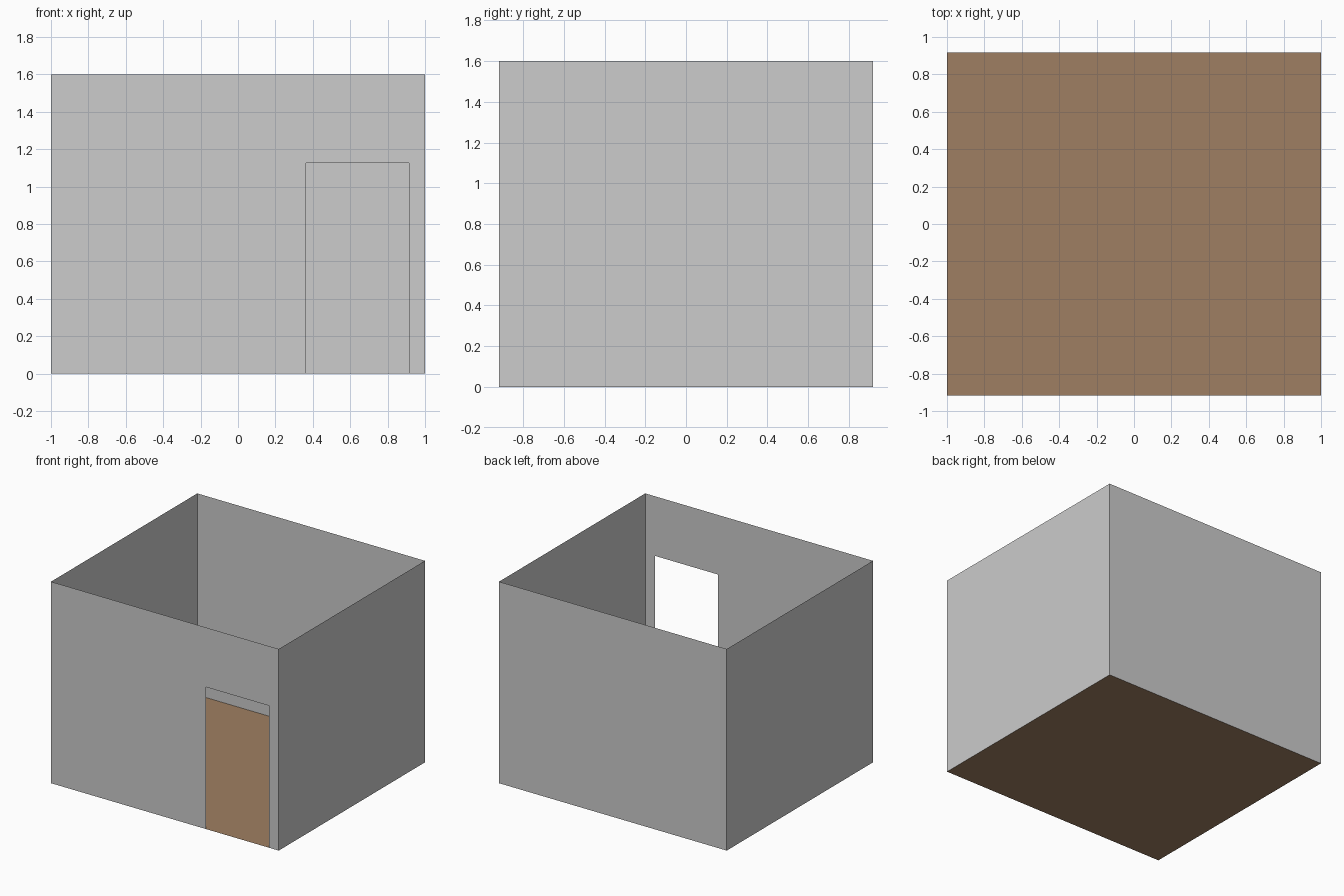
import bpy

default = bpy.data.objects.get("Cube")
if default:
    bpy.data.objects.remove(default, do_unlink=True)

W, D, H = 1.0, 0.917, 1.6                            # half width, half depth, height
DOOR_LEFT, DOOR_RIGHT, DOOR_TOP = 0.363, 0.913, 1.127


def make_material(name, rgb):
    mat = bpy.data.materials.new(name)
    mat.use_nodes = True
    colour = (*rgb, 1.0)
    mat.diffuse_color = colour
    for node in mat.node_tree.nodes:
        if node.type == "BSDF_PRINCIPLED":
            node.inputs["Base Color"].default_value = colour
    return mat


def make_sheet(name, outline, mat):
    """One thin flat panel from an ordered outline."""
    mesh = bpy.data.meshes.new(name)
    mesh.from_pydata(outline, [], [list(range(len(outline)))])
    mesh.materials.append(mat)
    obj = bpy.data.objects.new(name, mesh)
    bpy.context.collection.objects.link(obj)
    return obj


plaster = make_material("grey plaster", (0.604, 0.604, 0.604))
wood = make_material("brown wood", (0.347, 0.212, 0.122))

# Floor
make_sheet("floor", [(-W, -D, 0), (W, -D, 0), (W, D, 0), (-W, D, 0)], wood)

# Back wall and the two side walls, facing outwards
make_sheet("back_wall", [(W, D, 0), (-W, D, 0), (-W, D, H), (W, D, H)], plaster)
for name, s in (("left_wall", 1), ("right_wall", -1)):
    x, y = s * W, s * D
    make_sheet(name, [(x, -y, 0), (x, y, 0), (x, y, H), (x, -y, H)], plaster)

# Front wall with an open doorway
front = [(-W, 0), (DOOR_LEFT, 0), (DOOR_LEFT, DOOR_TOP), (DOOR_RIGHT, DOOR_TOP),
         (DOOR_RIGHT, 0), (W, 0), (W, H), (-W, H)]
make_sheet("front_wall", [(x, -D, z) for x, z in front], plaster)
